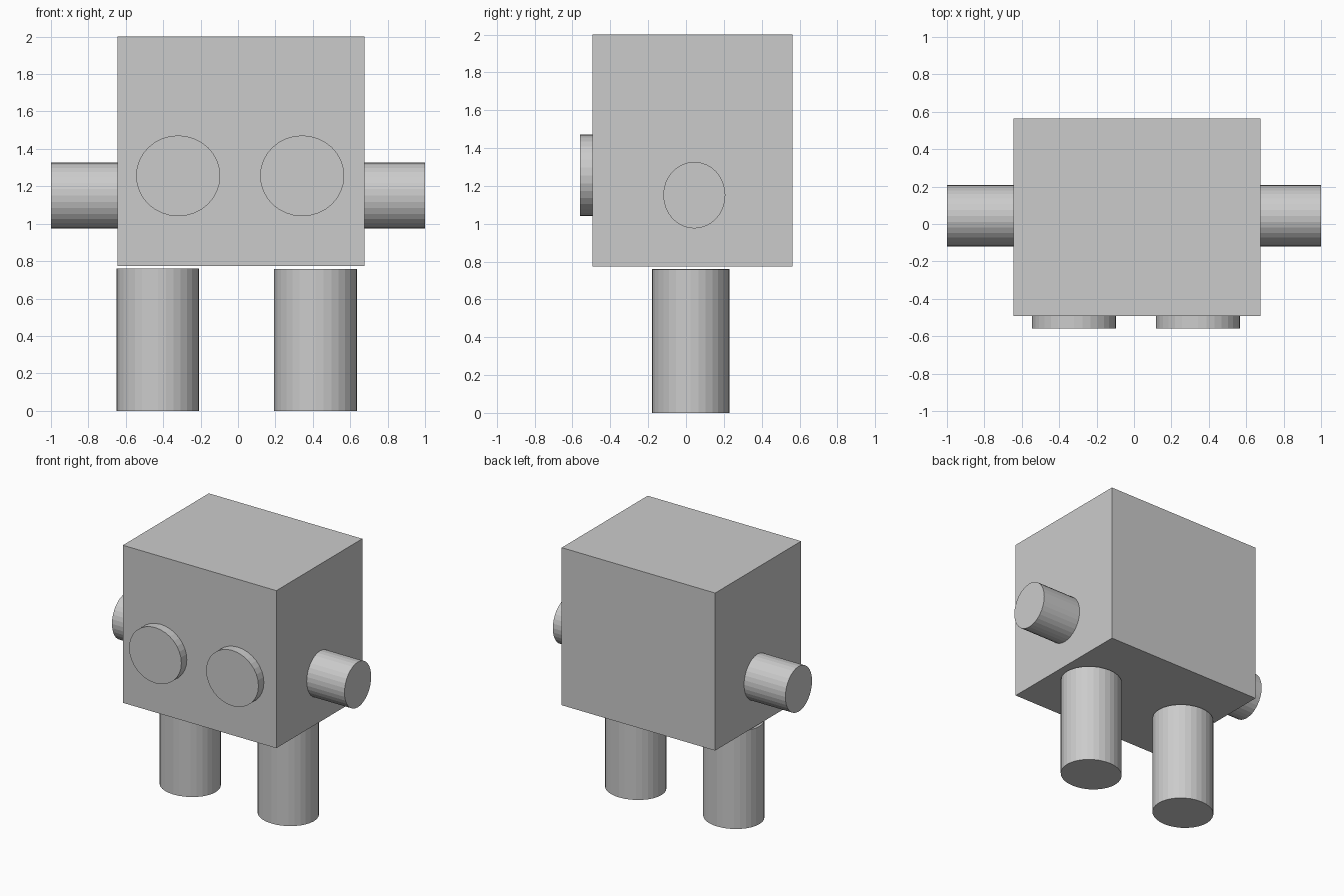
import bpy
import math
from mathutils import Matrix, Vector

if "Cube" in bpy.data.objects:
    bpy.data.objects.remove(bpy.data.objects["Cube"])

grey = bpy.data.materials.new("plain grey")
grey.diffuse_color = (0.6, 0.6, 0.6, 1)
grey.use_nodes = True
grey.node_tree.nodes["Principled BSDF"].inputs["Base Color"].default_value = grey.diffuse_color


def fit(obj, name, lo, hi, turn=None):
    """Turn a 2-unit primitive, then stretch it to fill the box lo..hi."""
    lo, hi = Vector(lo), Vector(hi)
    if turn:
        obj.data.transform(Matrix.Rotation(math.pi / 2, 4, turn))
    obj.data.transform(Matrix.Diagonal(((hi - lo) / 2).to_4d()))
    obj.location = (lo + hi) / 2
    obj.name = name
    obj.data.materials.append(grey)


def box(name, lo, hi):
    bpy.ops.mesh.primitive_cube_add(size=2)
    fit(bpy.context.object, name, lo, hi)


def cylinder(name, lo, hi, turn=None):
    bpy.ops.mesh.primitive_cylinder_add(vertices=32, radius=1, depth=2)
    fit(bpy.context.object, name, lo, hi, turn)


# Boxy body
box("body", (-0.645, -0.493, 0.775), (0.675, 0.563, 2.0))

# Legs, standing just clear of the body
cylinder("left_leg", (-0.65, -0.18, 0.0), (-0.208, 0.23, 0.76))
cylinder("right_leg", (0.193, -0.18, 0.0), (0.637, 0.23, 0.757))

# Arms, stubs out of each side
cylinder("left_arm", (-1.0, -0.12, 0.975), (-0.6, 0.208, 1.327), 'Y')
cylinder("right_arm", (0.63, -0.12, 0.975), (1.0, 0.208, 1.327), 'Y')

# Eye discs on the front
for side, x in (("left", -0.32), ("right", 0.343)):
    cylinder(side + "_eye", (x - 0.225, -0.56, 1.04), (x + 0.225, -0.45, 1.472), 'X')
